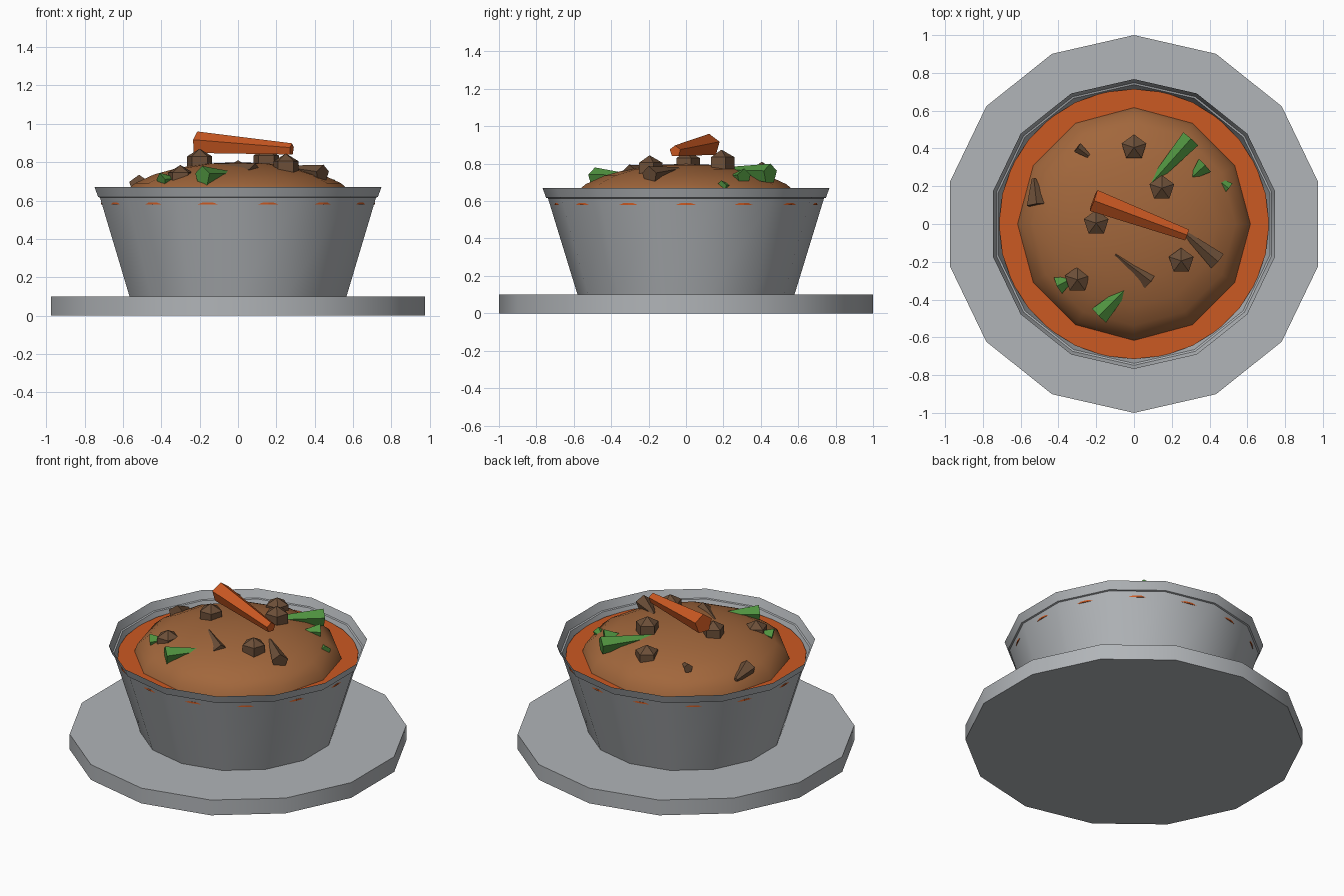
import bpy, bmesh, math
from mathutils import Vector

if "Cube" in bpy.data.objects:
    bpy.data.objects.remove(bpy.data.objects["Cube"])


def material(name, rgb):
    m = bpy.data.materials.new(name)
    m.diffuse_color = (*rgb, 1)
    m.use_nodes = True
    m.node_tree.nodes["Principled BSDF"].inputs["Base Color"].default_value = m.diffuse_color
    return m


GREY = material("pale grey ceramic", (0.44, 0.46, 0.48))
ORANGE = material("orange", (0.60, 0.10, 0.016))
BROWN = material("stew brown", (0.36, 0.135, 0.045))
MEAT = material("dark meat brown", (0.15, 0.078, 0.04))
GREEN = material("herb green", (0.08, 0.29, 0.05))


def lathe(name, profile, sides, mat, smooth=None, loc=(0, 0, 0)):
    """Spin (radius, z) points round z, first vertex at +y; radius 0 makes a pole."""
    bm = bmesh.new()
    rings = []
    for r, z in profile:
        if r == 0:
            rings.append([bm.verts.new((0, 0, z))] * sides)
        else:
            rings.append([bm.verts.new((r * math.cos(a), r * math.sin(a), z))
                          for a in (math.pi / 2 + k * math.tau / sides for k in range(sides))])
    for lo, hi in zip(rings, rings[1:]):
        for k in range(sides):
            n = (k + 1) % sides
            bm.faces.new(list(dict.fromkeys((lo[k], lo[n], hi[n], hi[k]))))
    for ring, flip in ((rings[0], True), (rings[-1], False)):
        # close flat bottoms, and flat tops of solid parts
        if ring[0] != ring[1] and (flip or name not in ("bowl",)):
            bm.faces.new(ring[::-1] if flip else ring)
    me = bpy.data.meshes.new(name)
    bm.to_mesh(me)
    bm.free()
    me.materials.append(mat)
    if smooth:
        me.polygons.foreach_set("use_smooth", [True] * len(me.polygons))
        me.set_sharp_from_angle(angle=math.radians(smooth))
    ob = bpy.data.objects.new(name, me)
    ob.location = loc
    bpy.context.collection.objects.link(ob)
    return ob


def stick(name, a, b, ra, rb, mat, sides=5):
    """Tapered prism running from a to b."""
    a, b = Vector(a), Vector(b)
    ob = lathe(name, [(ra, 0), (rb, (b - a).length)], sides, mat, loc=a)
    ob.rotation_euler = (b - a).to_track_quat('Z', 'Y').to_euler()
    return ob


# saucer and open bowl with flared rim
lathe("saucer", [(1, 0), (1, 0.1)], 14, GREY, 30)
lathe("bowl", [(0.58, 0.1), (0.738, 0.615), (0.748, 0.618), (0.767, 0.67)], 14, GREY, 30)

# sauce disc and domed stew
lathe("sauce", [(0.715, 0.58), (0.715, 0.59)], 28, ORANGE)
dome = [(0.62 * math.cos(t), 0.58 + 0.22 * math.sin(t)) for t in (k * math.pi / 12 for k in range(6))]
lathe("stew_mound", dome + [(0, 0.80)], 12, BROWN, 60)

# faceted meat chunks
chunk = [(0, -0.08), (0.069, -0.04), (0.069, 0.04), (0, 0.08)]
for i, p in enumerate([(0, 0.405, 0.73), (0.147, 0.19, 0.795), (-0.2, 0.005, 0.79),
                       (0.25, -0.195, 0.765), (-0.3, -0.295, 0.705)]):
    lathe(f"meat_chunk_{i + 1}", chunk, 5, MEAT, loc=p)

# carrot stick resting on top
stick("carrot_stick", (0.28, -0.058, 0.866), (-0.215, 0.125, 0.898), 0.032, 0.062, ORANGE)

# half-buried meat shards, narrow end first
for i, (a, b, r) in enumerate([
        ((-0.10, -0.16, 0.78), (0.085, -0.30, 0.745), 0.05),
        ((0.26, -0.04, 0.77), (0.44, -0.195, 0.735), 0.052),
        ((-0.53, 0.24, 0.66), (-0.515, 0.10, 0.68), 0.055),
        ((-0.24, 0.36, 0.73), (-0.30, 0.405, 0.735), 0.03)]):
    stick(f"meat_shard_{i + 1}", a, b, 0.012, r, MEAT)

# green bean pieces
for i, (a, b, r) in enumerate([
        ((0.06, 0.18, 0.765), (0.30, 0.45, 0.745), 0.055),
        ((-0.02, -0.32, 0.735), (-0.185, -0.485, 0.725), 0.055),
        ((0.31, 0.25, 0.73), (0.375, 0.31, 0.725), 0.05),
        ((0.45, 0.23, 0.68), (0.50, 0.19, 0.675), 0.035),
        ((-0.33, -0.29, 0.71), (-0.40, -0.325, 0.695), 0.05)]):
    stick(f"green_piece_{i + 1}", a, b, 0.014, r, GREEN)
